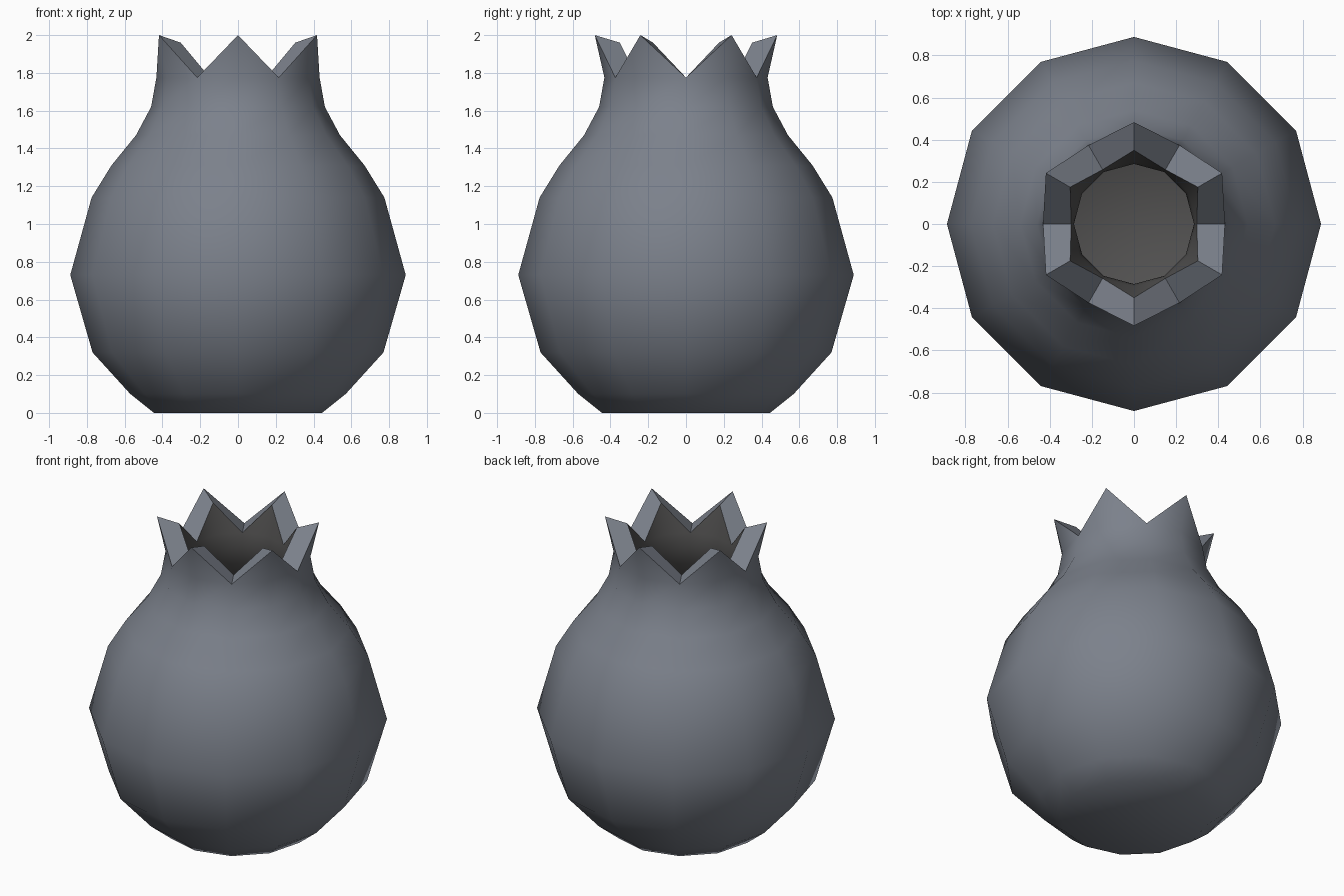
import bpy, bmesh, math

if "Cube" in bpy.data.objects:
    bpy.data.objects.remove(bpy.data.objects["Cube"])

SIDES = 12


def material(name, rgb):
    m = bpy.data.materials.new(name)
    m.diffuse_color = (*rgb, 1.0)
    m.use_nodes = True
    m.node_tree.nodes["Principled BSDF"].inputs["Base Color"].default_value = m.diffuse_color
    return m


shell_mat = material("slate grey", (0.20, 0.22, 0.26))
inside_mat = material("dark inside grey", (0.085, 0.083, 0.082))

# Outer profile (radius, height), from the foot to the base of the crown
outer = [(0.445, 0.0), (0.57, 0.10), (0.77, 0.32), (0.888, 0.73), (0.775, 1.14),
         (0.67, 1.31), (0.54, 1.47), (0.46, 1.62), (0.432, 1.775)]
# Inner profile, from the mouth down to the floor
inner = [(0.298, 1.775), (0.285, 1.69), (0.31, 1.57), (0.41, 1.39), (0.53, 1.22),
         (0.64, 1.08), (0.745, 0.73), (0.64, 0.38), (0.48, 0.22), (0.38, 0.14)]


def plain(p):
    return p, p


# Each ring: (valley point, tip point); crown rings alternate the two
rings = [plain(p) for p in outer]
rings.append((outer[-1], (0.483, 2.0)))
rim_start = len(rings) - 1
rings.append((inner[0], (0.35, 1.96)))
rings += [plain(p) for p in inner]

bm = bmesh.new()
loops = []
for ring in rings:
    loop = []
    for i in range(SIDES):
        r, z = ring[i % 2]
        a = 2 * math.pi * i / SIDES
        loop.append(bm.verts.new((r * math.cos(a), r * math.sin(a), z)))
    loops.append(loop)

# Skin the rings; everything past the rim is the dark inside
for k in range(len(loops) - 1):
    lo, hi = loops[k], loops[k + 1]
    for i in range(SIDES):
        j = (i + 1) % SIDES
        f = bm.faces.new((lo[i], lo[j], hi[j], hi[i]))
        f.material_index = 1 if k > rim_start else 0
# Foot and inner floor
bm.faces.new(loops[0][::-1])
bm.faces.new(loops[-1]).material_index = 1

# Merge the coinciding valley points so the crown points become triangles
bmesh.ops.remove_doubles(bm, verts=bm.verts[:], dist=0.0005)
bmesh.ops.recalc_face_normals(bm, faces=bm.faces[:])

mesh = bpy.data.meshes.new("crowned_fruit_vase")
bm.to_mesh(mesh)
bm.free()
mesh.materials.append(shell_mat)
mesh.materials.append(inside_mat)
vase = bpy.data.objects.new("crowned_fruit_vase", mesh)
bpy.context.collection.objects.link(vase)

# Smooth body with crisp crown edges
bpy.context.view_layer.objects.active = vase
vase.select_set(True)
bpy.ops.object.shade_smooth_by_angle(angle=math.radians(65))
